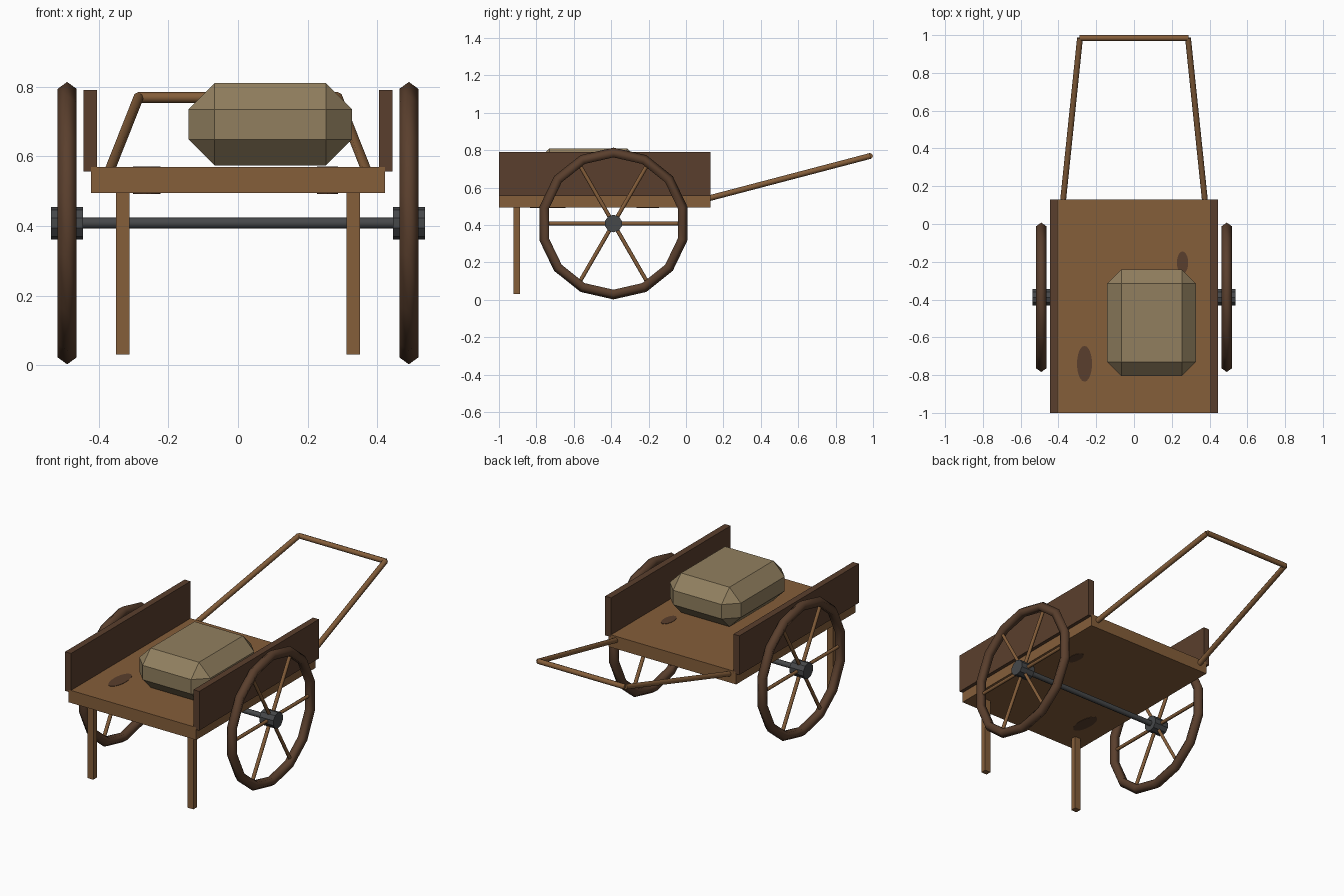
import bpy, bmesh, math
from mathutils import Vector, Matrix

if "Cube" in bpy.data.objects:
    bpy.data.objects.remove(bpy.data.objects["Cube"])


def material(name, hexcode):
    rgb = [int(hexcode[i:i + 2], 16) / 255 for i in (0, 2, 4)]
    m = bpy.data.materials.new(name)
    m.diffuse_color = [c / 12.92 if c < 0.04045 else ((c + 0.055) / 1.055) ** 2.4 for c in rgb] + [1]
    m.use_nodes = True
    m.node_tree.nodes["Principled BSDF"].inputs["Base Color"].default_value = m.diffuse_color
    return m


WOOD = material("warm wood", "855e3a")
DARK = material("dark wood", "5a3f2d")
IRON = material("dark iron", "46484a")
CLOTH = material("sack cloth", "917f5f")


def finish(name, bm, mat, smooth=False):
    bmesh.ops.recalc_face_normals(bm, faces=bm.faces)
    for f in bm.faces:
        f.smooth = smooth and len(f.verts) == 4
    me = bpy.data.meshes.new(name)
    bm.to_mesh(me)
    bm.free()
    me.materials.append(mat)
    ob = bpy.data.objects.new(name, me)
    bpy.context.collection.objects.link(ob)
    return ob


def box(name, lo, hi, mat, bevel=0):
    lo, hi = Vector(lo), Vector(hi)
    bm = bmesh.new()
    bmesh.ops.create_cube(bm, size=1, matrix=Matrix.Translation((lo + hi) / 2) @ Matrix.Diagonal((*(hi - lo), 1)))
    if bevel:
        bmesh.ops.bevel(bm, geom=bm.edges[:], offset=bevel, segments=1, affect='EDGES')
    return finish(name, bm, mat)


def add_rod(bm, a, b, r, sides):
    a, b = Vector(a), Vector(b)
    rot = (b - a).to_track_quat('Z', 'Y').to_matrix().to_4x4()
    bmesh.ops.create_cone(bm, cap_ends=True, segments=sides, radius1=r, radius2=r,
                          depth=(b - a).length, matrix=Matrix.Translation((a + b) / 2) @ rot)


def rods(name, pairs, r, mat, sides=8, smooth=True):
    bm = bmesh.new()
    for a, b in pairs:
        add_rod(bm, a, b, r, sides)
    return finish(name, bm, mat, smooth)


def rim(name, cx, cy, cz, major, minor, n=14, m=5):
    bm = bmesh.new()
    rings = []
    for i in range(n):
        t = math.pi / 2 + math.tau * i / n
        ring = []
        for j in range(m):
            p = math.tau * j / m
            r = major + minor * math.cos(p)
            ring.append(bm.verts.new((cx + minor * math.sin(p), cy + r * math.cos(t), cz + r * math.sin(t))))
        rings.append(ring)
    for i in range(n):
        a, b = rings[i], rings[(i + 1) % n]
        for j in range(m):
            k = (j + 1) % m
            bm.faces.new((a[j], a[k], b[k], b[j]))
    return finish(name, bm, DARK, True)


# Bed
box("bed", (-0.423, -1, 0.494), (0.423, 0.13, 0.569), WOOD)

# Wood knots showing on both faces of the bed
for i, (x, y, rx, ry) in enumerate([(0.257, -0.205, 0.03, 0.06), (-0.262, -0.74, 0.04, 0.095)]):
    bm = bmesh.new()
    bmesh.ops.create_cone(bm, cap_ends=True, segments=20, radius1=1, radius2=1, depth=0.079,
                          matrix=Matrix.Translation((x, y, 0.5315)) @ Matrix.Diagonal((rx, ry, 1, 1)))
    finish(f"wood_knot_{i + 1}", bm, DARK)

# Axle
WY, WZ = -0.388, 0.408
rods("axle", [((-0.49, WY, WZ), (0.49, WY, WZ))], 0.016, IRON)

# Mirrored parts: sideboards, legs, wheels, handle shafts
for s, side in ((-1, "left"), (1, "right")):
    x0, x1 = sorted((s * 0.405, s * 0.444))
    box(f"{side}_sideboard", (x0, -1, 0.556), (x1, 0.13, 0.79), DARK)
    x0, x1 = sorted((s * 0.312, s * 0.35))
    box(f"{side}_leg", (x0, -0.922, 0.03), (x1, -0.888, 0.5), WOOD)
    wx = s * 0.491
    rim(f"{side}_wheel_rim", wx, WY, WZ, 0.377, 0.0287)
    rods(f"{side}_wheel_hub", [((wx - 0.046, WY, WZ), (wx + 0.046, WY, WZ))], 0.047, IRON, 10, False)
    ends = [(wx, WY + 0.37 * math.cos(k * math.pi / 3), WZ + 0.37 * math.sin(k * math.pi / 3)) for k in range(6)]
    rods(f"{side}_wheel_spokes", [((wx, WY, WZ), e) for e in ends], 0.0105, WOOD, 6)
    rods(f"{side}_handle_shaft", [((s * 0.378, 0.1, 0.537), (s * 0.286, 0.984, 0.769))], 0.0155, WOOD)

# Handle grip bar
rods("handle_crossbar", [((-0.288, 0.984, 0.769), (0.288, 0.984, 0.769))], 0.0155, WOOD)

# Sack
box("sack", (-0.142, -0.805, 0.574), (0.328, -0.24, 0.81), CLOTH, 0.075)
